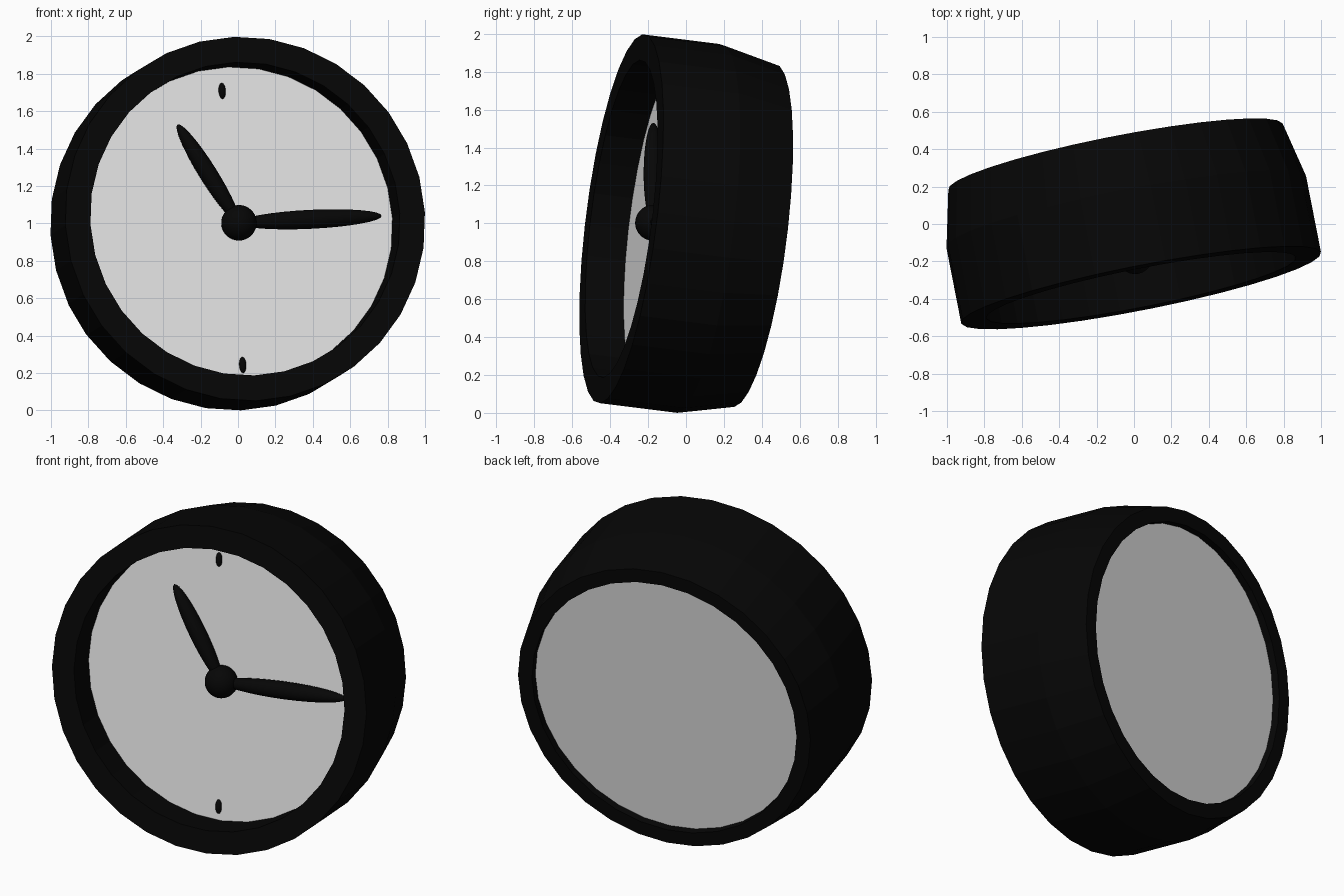
import bpy, bmesh, math
from mathutils import Vector, Matrix

if "Cube" in bpy.data.objects:
    bpy.data.objects.remove(bpy.data.objects["Cube"])

def material(name, value):
    m = bpy.data.materials.new(name)
    m.diffuse_color = (value, value, value, 1)
    m.use_nodes = True
    m.node_tree.nodes["Principled BSDF"].inputs["Base Color"].default_value = m.diffuse_color
    return m

BLACK = material("black", 0.0018)
WHITE = material("off_white", 0.8)
SIDES = 32

# Tilted clock frame: the dial looks forward, slightly right and up
N = Vector((0.191, -0.974, 0.122)).normalized()
FRONT = Vector((0.038, -0.341, 1.024))

def in_plane(x, z):
    """Vector lying in the dial plane with the given front-view x and z."""
    return Vector((x, -(N.x * x + N.z * z) / N.y, z))

UP = in_plane(-0.057, 0.96).normalized()
SIDE = UP.cross(N).normalized()

def on_axis(depth):
    return FRONT - N * depth

def make(name, bm, mat):
    bmesh.ops.recalc_face_normals(bm, faces=bm.faces[:])
    me = bpy.data.meshes.new(name)
    bm.to_mesh(me)
    bm.free()
    me.materials.append(mat)
    ob = bpy.data.objects.new(name, me)
    bpy.context.collection.objects.link(ob)
    return ob

def ring(bm, radius, depth):
    c = on_axis(depth)
    step = 2 * math.pi / SIDES
    return [bm.verts.new(c + (UP * math.cos(i * step) + SIDE * math.sin(i * step)) * radius)
            for i in range(SIDES)]

def revolve(name, profile, mat):
    bm = bmesh.new()
    rings = [ring(bm, r, d) for r, d in profile]
    for a, b in zip(rings, rings[1:] + rings[:1]):
        for i in range(SIDES):
            j = (i + 1) % SIDES
            bm.faces.new((a[i], a[j], b[j], b[i]))
    return make(name, bm, mat)

def disc(name, radius, depth, facing, mat):
    bm = bmesh.new()
    bm.faces.new(ring(bm, radius, depth))
    ob = make(name, bm, mat)
    if ob.data.polygons[0].normal.dot(facing) < 0:
        ob.data.flip_normals()
    return ob

def ellipsoid(name, centre, along, length, width, thick, mat):
    y = along.normalized()
    x = y.cross(N).normalized()
    rot = Matrix((x, y, N)).transposed().to_4x4()
    # sphere poles lie along the length
    m = (Matrix.Translation(centre) @ rot @ Matrix.Diagonal((width, length, thick, 1))
         @ Matrix.Rotation(math.pi / 2, 4, 'X'))
    bm = bmesh.new()
    bmesh.ops.create_uvsphere(bm, u_segments=24, v_segments=16, radius=1, matrix=m)
    ob = make(name, bm, mat)
    for p in ob.data.polygons:
        p.use_smooth = True
    return ob

# Case: straight drum with a tapered rear, recessed at both ends
DIAL, MID, BACK, COVER = 0.208, 0.416, 0.718, 0.671
revolve("case", [(0.844, DIAL), (0.844, 0), (0.981, 0), (0.981, MID),
                 (0.912, BACK), (0.825, BACK), (0.825, COVER)], BLACK)

# Dial and rear cover
disc("dial", 0.844, DIAL, N, WHITE)
disc("rear_cover", 0.825, COVER, -N, WHITE)

# Hub and hands
hub = on_axis(0.172)
ellipsoid("hub", hub, UP, 0.095, 0.095, 0.095, BLACK)
for name, x, z, w in (("minute_hand", 0.763, 0.037, 0.051), ("hour_hand", -0.329, 0.526, 0.048)):
    v = in_plane(x, z)
    ellipsoid(name, hub + v / 2, v, v.length / 2, w, 0.051, BLACK)

# Hour marks at the top and bottom of the dial
face = on_axis(DIAL)
for name, x, z in (("top_mark", -0.085, 1.708), ("bottom_mark", 0.025, 0.243)):
    ellipsoid(name, face + in_plane(x - face.x, z - face.z), UP, 0.043, 0.019, 0.02, BLACK)
